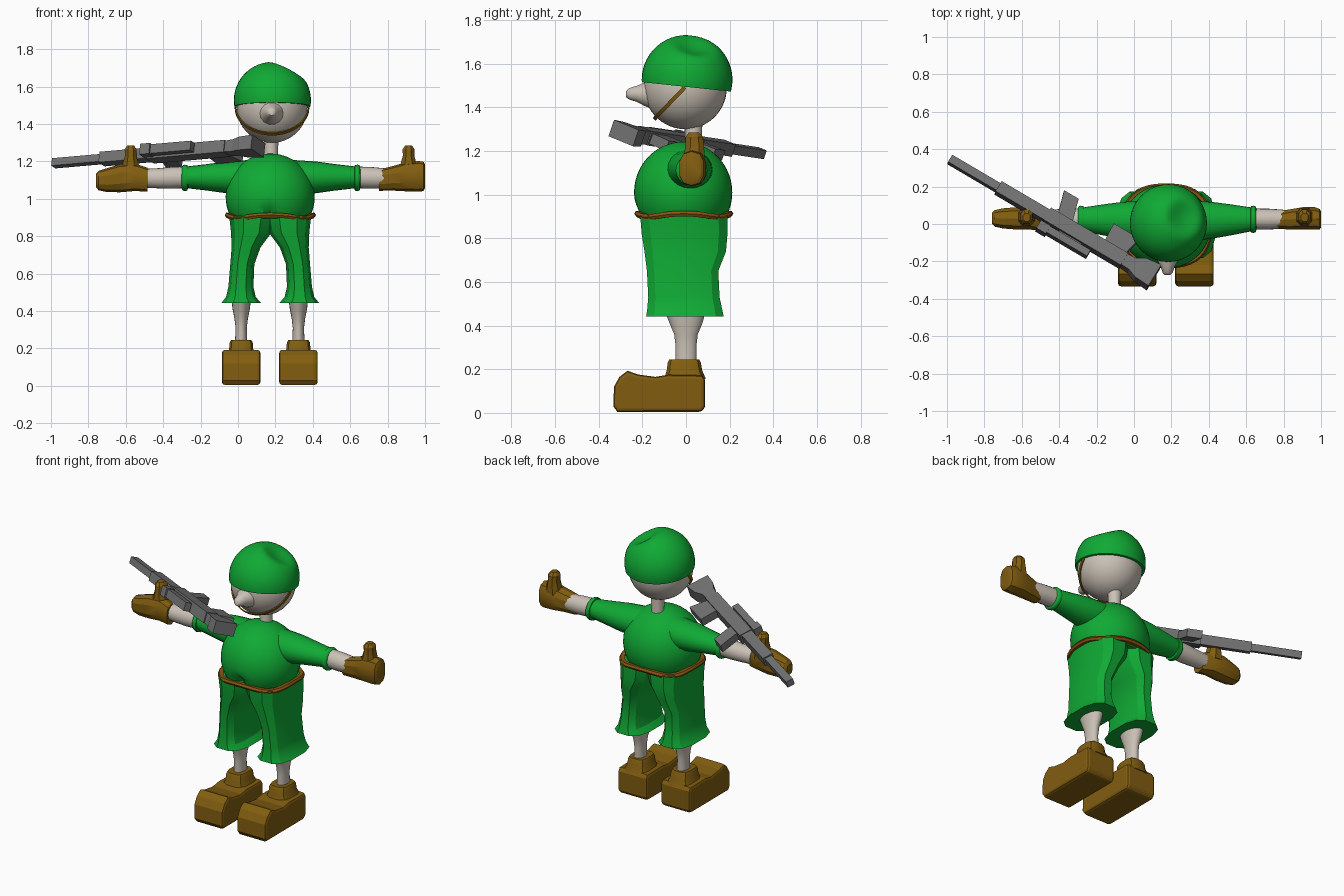
import bpy, bmesh, math
from mathutils import Vector, Matrix

CX = 0.177  # centre line of the figure


def mat(name, rgb):
    m = bpy.data.materials.new(name)
    m.diffuse_color = (*rgb, 1)
    return m


GREEN = mat("green cloth", (0.005, 0.40, 0.035))
BROWN = mat("brown leather", (0.22, 0.11, 0.005))
BELT = mat("belt brown", (0.25, 0.09, 0.006))
SKIN = mat("pale skin", (0.60, 0.54, 0.47))
METAL = mat("gun grey", (0.17, 0.17, 0.17))


def finish(name, bm, material, angle=None):
    bmesh.ops.recalc_face_normals(bm, faces=bm.faces[:])
    me = bpy.data.meshes.new(name)
    bm.to_mesh(me)
    bm.free()
    ob = bpy.data.objects.new(name, me)
    bpy.context.collection.objects.link(ob)
    me.materials.append(material)
    if angle:
        bpy.ops.object.select_all(action='DESELECT')
        ob.select_set(True)
        bpy.context.view_layer.objects.active = ob
        bpy.ops.object.shade_smooth_by_angle(angle=math.radians(angle))
    return ob


def section(axis, pos, c1, c2, r1, r2, n=20, p=1.0, turn=0.0):
    """Superellipse ring across an axis; p below 1 makes it squarer."""
    out = []
    for i in range(n):
        a = 2 * math.pi * (i + turn) / n
        c, s = math.cos(a), math.sin(a)
        q = [c1 + r1 * math.copysign(abs(c) ** p, c), c2 + r2 * math.copysign(abs(s) ** p, s)]
        q.insert("xyz".index(axis), pos)
        out.append(Vector(q))
    return out


def loft(name, rings, material, angle=None, matrix=None, closed=False):
    bm = bmesh.new()
    vs = [[bm.verts.new(p) for p in r] for r in rings]
    n = len(vs[0])
    pairs = list(zip(vs, vs[1:])) + ([(vs[-1], vs[0])] if closed else [])
    for a, b in pairs:
        for i in range(n):
            bm.faces.new((a[i], a[(i + 1) % n], b[(i + 1) % n], b[i]))
    if not closed:
        bm.faces.new(vs[0])
        bm.faces.new(vs[-1])
    if matrix:
        bm.transform(matrix)
    return finish(name, bm, material, angle)


def ball(name, centre, radii, material, cut=None, dents=()):
    """Ball, optionally cut off below a plane, with soft dents (point, radius, push)."""
    bm = bmesh.new()
    bmesh.ops.create_uvsphere(bm, u_segments=40, v_segments=26, radius=1)
    bm.transform(Matrix.Translation(centre) @ Matrix.Diagonal((*radii, 1)))
    for point, radius, push in dents:
        for v in bm.verts:
            d = (v.co - Vector(point)).length / radius
            if d < 1:
                v.co += Vector(push) * (1 - d * d) ** 2
    if cut:
        g = bm.verts[:] + bm.edges[:] + bm.faces[:]
        r = bmesh.ops.bisect_plane(bm, geom=g, plane_co=cut[0], plane_no=cut[1], clear_inner=True)
        bmesh.ops.holes_fill(bm, edges=[e for e in bm.edges if e.is_boundary], sides=0)
    return finish(name, bm, material, 35)


def tube(name, rows, axis, material, angle=40, n=20, p=1.0, turn=0.0):
    return loft(name, [section(axis, *r, n, p, turn) for r in rows], material, angle)


# Head, nose, helmet and neck
ball("head", (0.182, -0.003, 1.49), (0.19, 0.19, 0.19), SKIN)
tube("nose", [(-0.15, 0.18, 1.46, 0.075, 0.07), (-0.19, 0.18, 1.46, 0.058, 0.055),
              (-0.225, 0.18, 1.462, 0.038, 0.038), (-0.26, 0.18, 1.462, 0.027, 0.027),
              (-0.274, 0.18, 1.46, 0.014, 0.014)], "y", SKIN, 50, 14)
ball("helmet", (0.184, 0.005, 1.527), (0.206, 0.208, 0.205), GREEN,
     ((0.184, 0, 1.494), (0, 0.105, 1)), [((0.28, 0.04, 1.71), 0.13, (-0.015, 0, -0.045))])
tube("neck", [(1.18, CX, 0.03, 0.045, 0.045), (1.24, CX, 0.033, 0.036, 0.038),
              (1.36, CX, 0.035, 0.042, 0.042)], "z", SKIN)

# Chin strap: flat ribbon hanging in a tilted plane
strap = []
for i in range(25):
    t = math.pi * i / 24
    ring = []
    for k, side in ((1.0, -1), (1.035, -1), (1.035, 1), (1.0, 1)):
        off = side * 0.009
        ring.append(Vector((0.182 + 0.193 * k * math.cos(t),
                            -0.005 - 0.137 * k * math.sin(t) - off * 0.7,
                            1.492 - 0.142 * k * math.sin(t) + off * 0.7)))
    strap.append(ring)
loft("chin_strap", strap, BROWN, 40)

# Shirt body with a small navel dimple
ball("shirt_body", (0.172, -0.013, 1.01), (0.238, 0.225, 0.232), GREEN,
     ((0, 0, 0.895), (0, 0, 1)), [((0.17, -0.225, 0.935), 0.045, (0, 0.04, 0))])

# Belt: squarish wavy loop
belt = []
for i in range(40):
    a = 2 * math.pi * i / 40
    c, s = math.cos(a), math.sin(a)
    dx, dy = (math.copysign(abs(q) ** 0.8, q) for q in (c, s))
    z = 0.905 + 0.008 * math.cos(4 * a)
    belt.append([Vector((0.173 + (0.228 + e) * dx, -0.01 + (0.211 + e) * dy, z + h))
                 for e, h in ((-0.015, -0.012), (0.008, -0.013), (0.016, 0), (0.008, 0.013), (-0.015, 0.012))])
loft("belt", belt, BELT, 50, closed=True)

# Shorts legs, lower legs and shoes on both sides
# z, inner x, outer x, front y, back y
SHORTS = [(0.905, -0.03, 0.222, -0.215, 0.195), (0.82, -0.01, 0.212, -0.208, 0.195),
          (0.74, 0.05, 0.208, -0.195, 0.188), (0.65, 0.083, 0.215, -0.183, 0.152),
          (0.53, 0.088, 0.225, -0.177, 0.158), (0.475, 0.075, 0.238, -0.182, 0.17),
          (0.442, 0.045, 0.265, -0.187, 0.177)]
LEG = [(0.46, 0, -0.003, 0.052, 0.092), (0.41, 0, 0, 0.046, 0.075), (0.36, 0, 0, 0.036, 0.054),
       (0.31, 0, 0, 0.030, 0.048), (0.20, 0, 0, 0.034, 0.048)]
SHOE = [(-0.315, 0.005), (-0.333, 0.03), (-0.33, 0.12), (-0.305, 0.165), (-0.268, 0.193), (-0.22, 0.176),
        (-0.14, 0.165), (-0.08, 0.175), (0.075, 0.172), (0.088, 0.15), (0.088, 0.03), (0.075, 0.005)]
for side, s in (("left", 1), ("right", -1)):
    rows = [(z, 0.172 + s * (a + b) / 2, (f + k) / 2, (b - a) / 2, (k - f) / 2) for z, a, b, f, k in SHORTS]
    tube("shorts_" + side, rows, "z", GREEN, 25, 12, 0.72, 0.5)
    lx = 0.170 + s * 0.153
    tube("lower_leg_" + side, [(z, lx, y, a, b) for z, _, y, a, b in LEG], "z", SKIN)
    shoe = loft("shoe_" + side, [[Vector((lx + d, y, z)) for y, z in SHOE] for d in (-0.103, 0.103)], BROWN)
    bev = shoe.modifiers.new("soft edges", 'BEVEL')
    bev.width, bev.segments, bev.limit_method = 0.016, 2, 'ANGLE'
    bev.angle_limit = math.radians(60)
    tube("shoe_collar_" + side, [(0.155, lx, -0.005, 0.088, 0.098), (0.195, lx, -0.007, 0.066, 0.083),
                                 (0.232, lx, -0.008, 0.063, 0.077), (0.244, lx, -0.008, 0.056, 0.07)],
         "z", BROWN, 30, 12, 0.6, 0.5)

# Sleeves, cuffs and forearms on both sides
SLEEVE = [(0.08, 0.015, 1.115, 0.105, 0.095), (0.16, 0.017, 1.115, 0.105, 0.09), (0.24, 0.02, 1.115, 0.098, 0.085),
          (0.34, 0.022, 1.115, 0.083, 0.071), (0.46, 0.025, 1.115, 0.062, 0.057)]
CUFF = [(0.444, 0.055), (0.448, 0.070), (0.463, 0.073), (0.474, 0.068), (0.478, 0.055)]
FOREARM = [(0.45, 0.027, 1.115, 0.056, 0.058), (0.54, 0.026, 1.112, 0.056, 0.058), (0.60, 0.026, 1.11, 0.052, 0.054),
           (0.68, 0.026, 1.11, 0.045, 0.05)]
for side, s in (("left", 1), ("right", -1)):
    place = lambda rows: [(CX + s * r[0], *r[1:]) for r in rows]
    tube("sleeve_" + side, place(SLEEVE), "x", GREEN)
    tube("cuff_" + side, place([(x, 0.025, 1.112, r, r * 0.97) for x, r in CUFF]), "x", GREEN, 50)
    tube("forearm_" + side, place(FOREARM), "x", SKIN)

# Hands: a closed one with a blunt end, and a longer tapering one
HANDS = {"left": ([(0.755, 0.02, 1.10, 0.045, 0.057), (0.83, 0.024, 1.11, 0.056, 0.066),
                   (0.90, 0.03, 1.118, 0.062, 0.078), (0.965, 0.03, 1.12, 0.063, 0.082),
                   (0.992, 0.025, 1.12, 0.058, 0.078), (1.0, 0.025, 1.12, 0.045, 0.062)], 0.912),
         "right": ([(-0.483, 0.01, 1.102, 0.045, 0.064), (-0.55, 0.025, 1.115, 0.058, 0.073),
                    (-0.63, 0.03, 1.11, 0.062, 0.075), (-0.70, 0.03, 1.10, 0.056, 0.064),
                    (-0.745, 0.03, 1.098, 0.046, 0.052), (-0.76, 0.03, 1.098, 0.03, 0.034)], -0.574)}
for side, (rows, tx) in HANDS.items():
    tube("hand_" + side, rows, "x", BROWN, 28, 10, 0.8, 0.5)
    tube("thumb_" + side, [(1.13, tx, 0.035, 0.06, 0.055), (1.19, tx, 0.038, 0.045, 0.05),
                           (1.23, tx, 0.04, 0.033, 0.045), (1.265, tx, 0.038, 0.034, 0.042),
                           (1.285, tx, 0.035, 0.02, 0.024)], "z", BROWN, 28, 8, 0.9, 0.5)

# Rifle: local x runs muzzle to butt, local y points to its underside
muzzle = Vector((-0.985, 0.345, 1.19))
u = (Vector((0.095, -0.29, 1.285)) - muzzle).normalized()
v = Vector((0.47, 0.81, -0.33))
v = (v - u * v.dot(u)).normalized()
w = u.cross(v)
GUN = Matrix.Translation(muzzle) @ Matrix((u, v, w)).transposed().to_4x4()


def gun_part(name, rows):
    """Tapered bar along the rifle: position, side offset, half depth, half width."""
    loft(name, [[Vector((x, c + a * d, b * t)) for a, b in ((-1, -1), (1, -1), (1, 1), (-1, 1))]
                for x, c, d, t in rows], METAL, None, GUN)


def gun_drop(name, rows):
    """Block hanging below the rifle: depth, start, end, half width."""
    loft(name, [[Vector((x, y, z)) for x, z in ((a, -t), (b, -t), (b, t), (a, t))]
                for y, a, b, t in rows], METAL, None, GUN)


gun_part("rifle_barrel", [(0, 0, 0.023, 0.021), (0.33, 0, 0.023, 0.021)])
gun_part("rifle_handguard", [(0.30, 0, 0.033, 0.03), (0.64, 0, 0.033, 0.03)])
gun_part("rifle_receiver", [(0.60, 0.004, 0.04, 0.034), (1.08, 0.004, 0.04, 0.034)])
gun_part("rifle_stock", [(1.05, 0.004, 0.032, 0.03), (1.13, 0.004, 0.038, 0.034),
                         (1.18, 0.008, 0.062, 0.038), (1.265, 0.01, 0.07, 0.04)])
gun_part("rifle_scope", [(0.62, -0.066, 0.02, 0.026), (0.90, -0.066, 0.02, 0.026)])
gun_part("rifle_scope_front", [(0.59, -0.07, 0.026, 0.03), (0.65, -0.07, 0.026, 0.03)])
gun_drop("rifle_scope_mount", [(-0.06, 0.70, 0.84, 0.014), (-0.02, 0.70, 0.84, 0.014)])
gun_drop("rifle_magazine", [(0.0, 0.66, 0.75, 0.024), (0.17, 0.61, 0.70, 0.024)])
gun_drop("rifle_grip", [(0.0, 0.94, 1.06, 0.025), (0.15, 0.93, 1.09, 0.025)])
